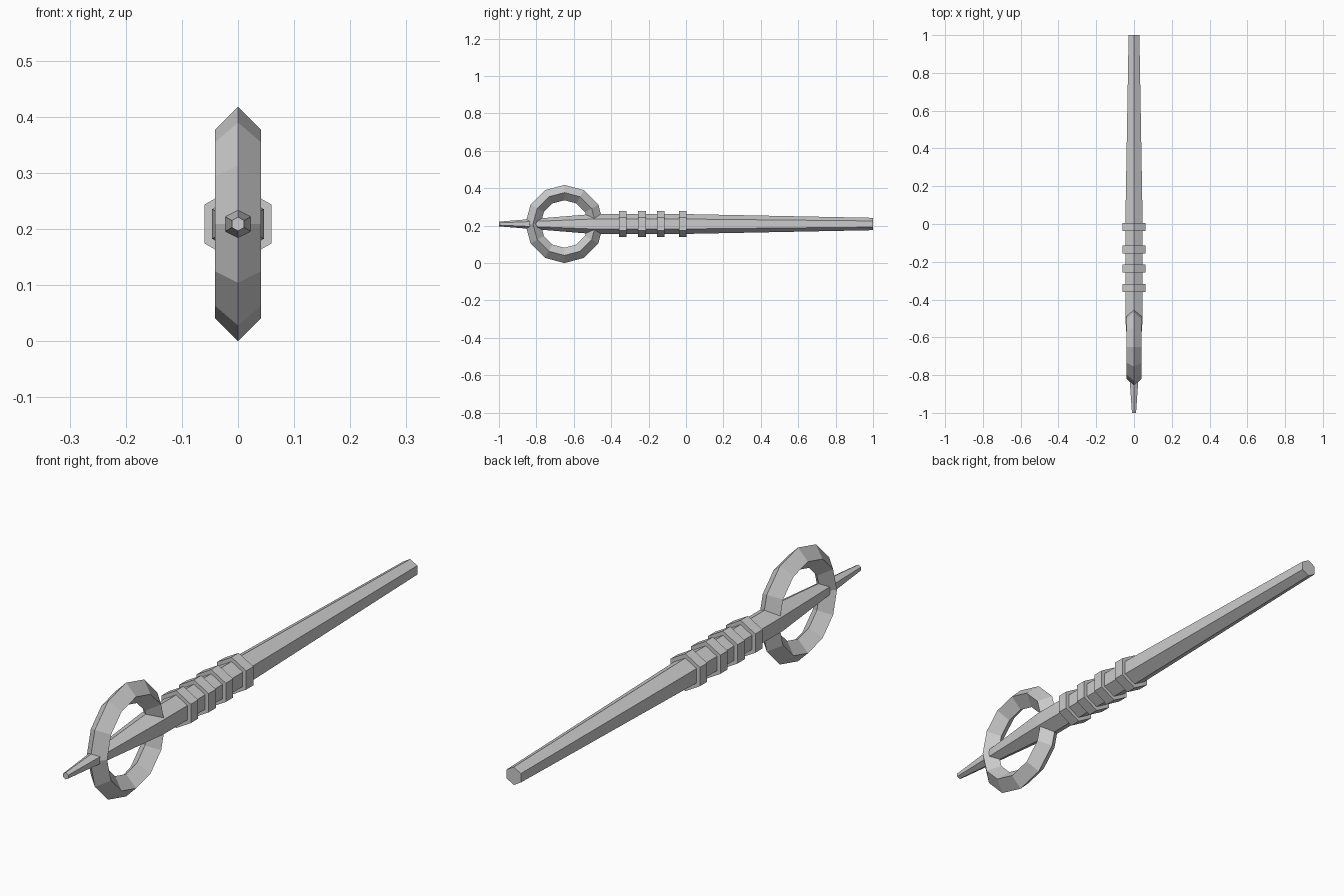
import bpy, bmesh
from math import cos, sin, pi

if "Cube" in bpy.data.objects:
    bpy.data.objects.remove(bpy.data.objects["Cube"])

AXIS_Z = 0.209  # height of the shaft's centre line


def finish(name, bm):
    bmesh.ops.recalc_face_normals(bm, faces=bm.faces)
    mesh = bpy.data.meshes.new(name)
    bm.to_mesh(mesh)
    bm.free()
    obj = bpy.data.objects.new(name, mesh)
    bpy.context.collection.objects.link(obj)
    return obj


def hex_rod(name, profile):
    """Six-sided rod along y through (y, radius) stations, corner pointing up."""
    bm = bmesh.new()
    rings = [[bm.verts.new((r * sin(i * pi / 3), y, AXIS_Z + r * cos(i * pi / 3)))
              for i in range(6)] for y, r in profile]
    for a, b in zip(rings, rings[1:]):
        for i in range(6):
            j = (i + 1) % 6
            bm.faces.new((a[i], a[j], b[j], b[i]))
    bm.faces.new(rings[0])
    bm.faces.new(rings[-1])
    return finish(name, bm)


def diamond_ring(name, y0, major, minor, segments=12):
    """Ring in the y-z plane with a diamond cross-section."""
    section = [(0, major + minor), (minor, major), (0, major - minor), (-minor, major)]
    bm = bmesh.new()
    rings = []
    for s in range(segments):
        a = 2 * pi * s / segments
        rings.append([bm.verts.new((x, y0 + r * sin(a), AXIS_Z + r * cos(a)))
                      for x, r in section])
    for s in range(segments):
        a, b = rings[s], rings[(s + 1) % segments]
        for i in range(4):
            j = (i + 1) % 4
            bm.faces.new((a[i], a[j], b[j], b[i]))
    return finish(name, bm)


# Tapered shaft: fine tip, thick grip, long slim handle
hex_rod("shaft", [(-1, 0.0125), (-0.5, 0.053), (0, 0.053), (1, 0.033)])

# Ring around the tip end
diamond_ring("ring", -0.65, 0.168, 0.041)

# Grip bands
for n, y in enumerate((-0.338, -0.235, -0.135, -0.017)):
    hex_rod(f"grip_band_{n + 1}", [(y - 0.021, 0.069), (y + 0.021, 0.069)])
